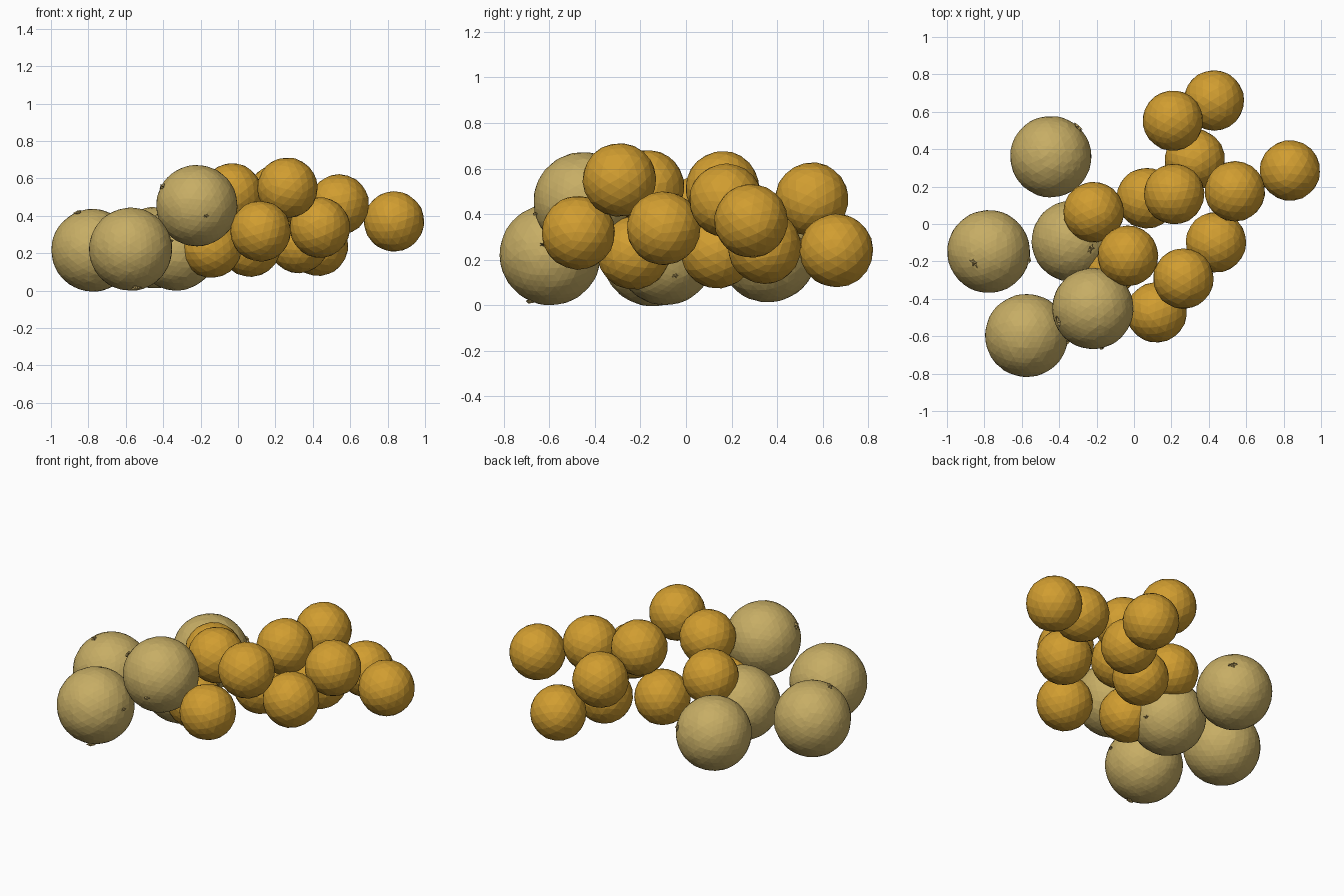
import bpy, bmesh, math, random
from mathutils import Vector

if "Cube" in bpy.data.objects:
    bpy.data.objects.remove(bpy.data.objects["Cube"])

random.seed(4)


def material(name, rgb):
    m = bpy.data.materials.new(name)
    m.diffuse_color = (*rgb, 1)
    m.use_nodes = True
    m.node_tree.nodes["Principled BSDF"].inputs["Base Color"].default_value = m.diffuse_color
    return m


TAN = material("tan rind", (0.57, 0.42, 0.13))
GOLD = material("golden orange peel", (0.64, 0.34, 0.03))
STEM = material("dry stem", (0.46, 0.33, 0.11))


def finish(bm, name, mat, loc):
    me = bpy.data.meshes.new(name)
    bm.to_mesh(me)
    bm.free()
    me.materials.append(mat)
    ob = bpy.data.objects.new(name, me)
    ob.location = loc
    bpy.context.collection.objects.link(ob)
    return ob


def fruit(name, loc, r, detail, mat, bump):
    """Slightly lumpy faceted ball, turned at random."""
    bm = bmesh.new()
    bmesh.ops.create_icosphere(bm, subdivisions=detail, radius=r)
    for v in bm.verts:
        v.co *= 1 + random.uniform(-bump, bump)
    ob = finish(bm, name, mat, loc)
    ob.rotation_euler = [random.uniform(0, 6.28) for _ in range(3)]


def calyx(name, loc, r, direction, size):
    """Small ragged star of dry leaves with a short stub, lying on the rind."""
    d = Vector(direction).normalized()
    q = d.to_track_quat('Z', 'Y')
    bm = bmesh.new()
    ring = []
    for i in range(10):
        a = i * math.pi / 5
        out = size * (random.uniform(0.8, 1.1) if i % 2 == 0 else 0.4)
        lift = r + (random.uniform(0.0, 0.012) if i % 2 == 0 else 0.001)
        ring.append(bm.verts.new(q @ Vector((math.cos(a) * out, 0.6 * math.sin(a) * out, lift))))
    tip = bm.verts.new(d * (r + 0.015))
    base = bm.verts.new(d * (r - 0.01))
    for i in range(10):
        j = (i + 1) % 10
        bm.faces.new((ring[i], ring[j], tip))
        bm.faces.new((ring[j], ring[i], base))
    finish(bm, name, STEM, loc)


# Large tan fruit: position, radius, stem direction, blossom-end direction
melons = [
    ((-0.445, 0.36, 0.23), 0.217, (0.65, 0.70, 0.25), None),
    ((-0.777, -0.147, 0.216), 0.221, (-0.35, -0.27, 0.90), (0.95, -0.2, 0.2)),
    ((-0.574, -0.596, 0.222), 0.222, (0.12, -0.40, -0.90), (0.98, -0.15, 0.20)),
    ((-0.22, -0.452, 0.455), 0.217, (-0.82, -0.30, 0.45), (0.22, -0.95, -0.25)),
    ((-0.33, -0.092, 0.218), 0.217, (0.45, -0.18, 0.88), (0.90, 0.20, -0.40)),
]
for i, (loc, r, stem, end) in enumerate(melons, 1):
    fruit(f"large_fruit_{i}", loc, r, 4, TAN, 0.006)
    calyx(f"stem_{i}", loc, r, stem, 0.034)
    if end:
        calyx(f"blossom_end_{i}", loc, r, end, 0.017)

# Small golden fruit
oranges = [
    (0.427, 0.66, 0.240), (0.208, 0.553, 0.465), (0.325, 0.345, 0.255),
    (0.834, 0.286, 0.370), (0.540, 0.175, 0.460), (0.214, 0.160, 0.515),
    (0.067, 0.138, 0.235), (-0.216, 0.064, 0.410), (-0.032, -0.170, 0.520),
    (0.438, -0.098, 0.338), (0.264, -0.292, 0.550), (-0.142, -0.230, 0.230),
    (0.120, -0.473, 0.318),
]
for i, loc in enumerate(oranges, 1):
    fruit(f"small_fruit_{i}", loc, 0.162, 3, GOLD, 0.008)
